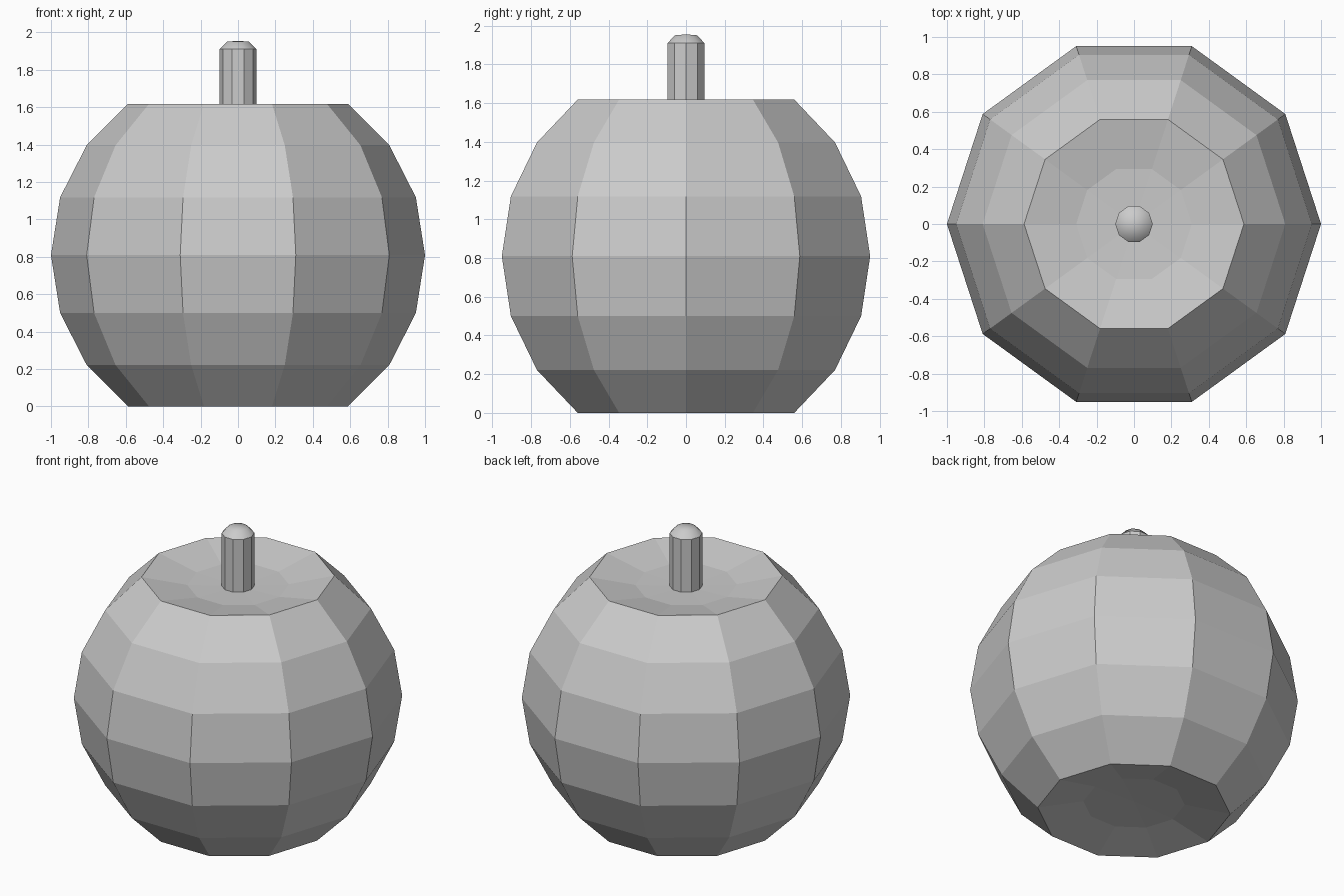
import bpy, bmesh
from math import sin, cos, pi, radians

if "Cube" in bpy.data.objects:
    bpy.data.objects.remove(bpy.data.objects["Cube"])

SIDES = 10


def lathe(name, profile):
    """Revolve (radius, z) points; radius 0 makes a pole."""
    bm = bmesh.new()
    rings = []
    for r, z in profile:
        if r == 0:
            rings.append([bm.verts.new((0, 0, z))] * SIDES)
        else:
            rings.append([bm.verts.new((r * cos(2 * pi * i / SIDES),
                                        r * sin(2 * pi * i / SIDES), z))
                          for i in range(SIDES)])
    for a, b in zip(rings, rings[1:]):
        for i in range(SIDES):
            j = (i + 1) % SIDES
            bm.faces.new(list(dict.fromkeys((a[i], a[j], b[j], b[i]))))
    bmesh.ops.recalc_face_normals(bm, faces=bm.faces)
    mesh = bpy.data.meshes.new(name)
    bm.to_mesh(mesh)
    bm.free()
    obj = bpy.data.objects.new(name, mesh)
    bpy.context.collection.objects.link(obj)
    return obj


# Body: faceted sphere with both poles pushed inward
mid = sin(radians(54))
body = [(cos(radians(a)), mid + sin(radians(a))) for a in range(-54, 55, 18)]
dent = [(0, 0.065), (0.309, 0.055)]
lathe("fruit_body", dent + body + [(r, 2 * mid - z) for r, z in reversed(dent)])

# Stem: ten-sided post with a rounded tip
stem = lathe("stem", [(0, 1.5), (0.1, 1.5), (0.1, 1.91), (0.06, 1.95), (0, 1.955)])
for p in stem.data.polygons:
    p.use_smooth = p.center.z > 1.92
